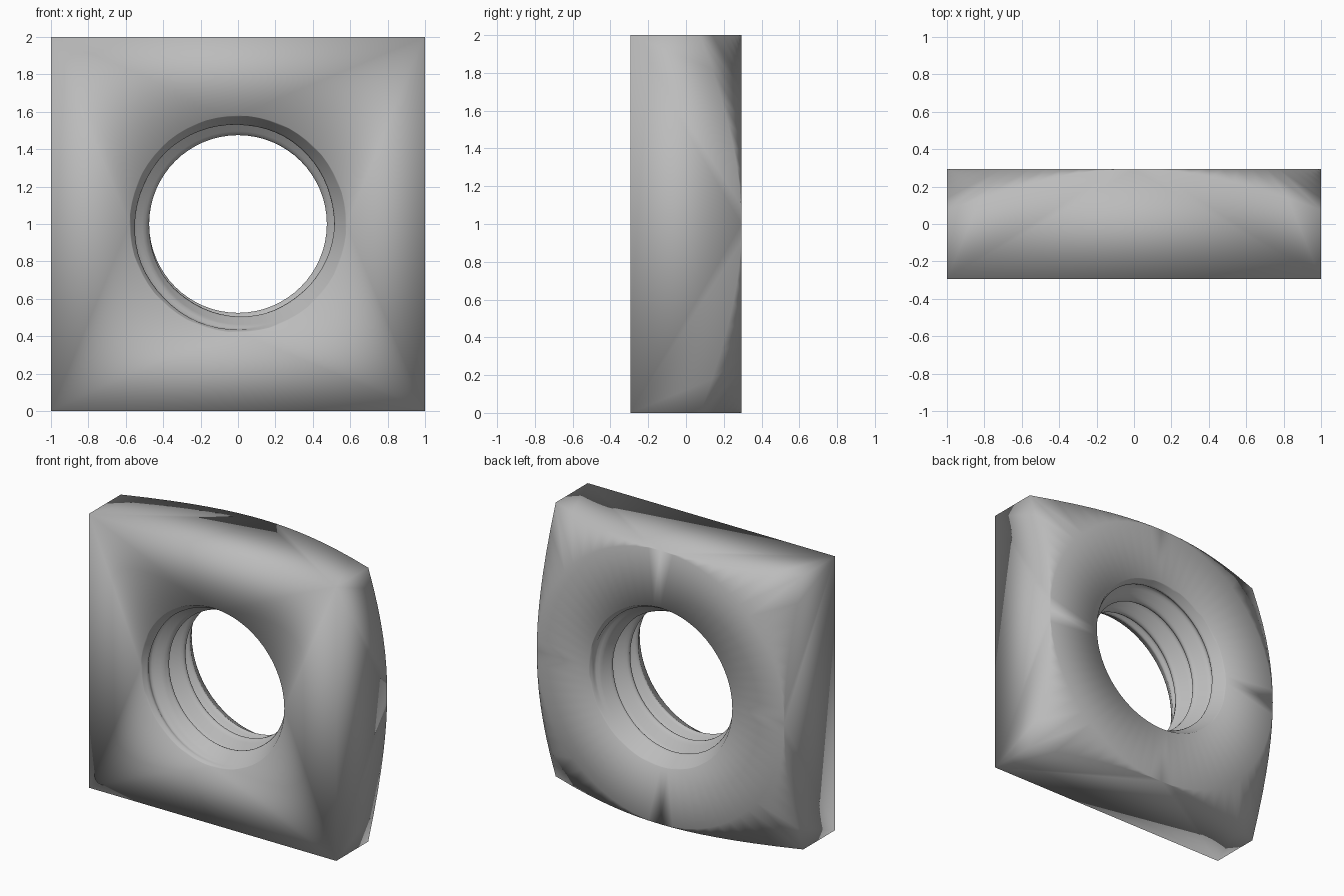
import bpy, bmesh
from math import pi, sin, cos, hypot, atan2

cube = bpy.data.objects.get("Cube")
if cube:
    bpy.data.objects.remove(cube, do_unlink=True)

SEGS = 64           # steps round the hole
HALF = 0.294        # half thickness
PITCH = 0.19
ROOT, CREST = 0.565, 0.475
RIM = 0.58          # countersink radius at both faces
SLOPE = 0.527       # fall of the corner chamfer

bm = bmesh.new()


def ring(radius, depth):
    """Circle of vertices about the hole axis."""
    return [bm.verts.new((radius * cos(a), depth, 1 + radius * sin(a)))
            for a in angles]


def bridge(a, b):
    """Quads between two rings."""
    for i in range(SEGS):
        j = (i + 1) % SEGS
        bm.faces.new((a[i], a[j], b[j], b[i]))


def thread_radius(phase):
    """Trapezoid thread profile, phase in turns."""
    wave = abs((phase % 1) * 2 - 1)
    t = min(1, max(0, (wave - 0.12) / 0.76))
    return CREST + (ROOT - CREST) * t


def bore_point(angle, row, steps):
    """Point on the helical bore, clamped between the faces."""
    y = PITCH * (row / steps - angle / (2 * pi)) - HALF
    y = max(-HALF, min(HALF, y))
    phase = (y + HALF) / PITCH + angle / (2 * pi) + 0.1
    cone = RIM - 0.6 * (HALF - abs(y))
    r = max(thread_radius(phase), cone)
    return r * cos(angle), y, 1 + r * sin(angle)


angles = [2 * pi * i / SEGS for i in range(SEGS)]

# Threaded bore: rows follow the helix, so the seam shifts by one turn
STEPS = 16
ROWS = int((2 * HALF / PITCH + 1) * STEPS) + 2
grid = [[bm.verts.new(bore_point(2 * pi * i / SEGS, k, STEPS))
         for k in range(ROWS + 1)] for i in range(SEGS + 1)]
for i in range(SEGS):
    for k in range(ROWS):
        bm.faces.new((grid[i][k], grid[i][k + 1],
                      grid[i + 1][k + 1], grid[i + 1][k]))

# Front face: each corner fans to its quarter of the rim
front_rim = ring(RIM, -HALF)
corner = [bm.verts.new((x, -HALF, 1 + z))
          for x, z in ((1, 1), (-1, 1), (-1, -1), (1, -1))]
Q = SEGS // 4
for q in range(4):
    for i in range(q * Q, (q + 1) * Q):
        bm.faces.new((corner[q], front_rim[i], front_rim[(i + 1) % SEGS]))
    bm.faces.new((corner[q], corner[(q + 1) % 4], front_rim[(q + 1) * Q % SEGS]))

# Back face: flat disc, then conical chamfer out to the square edge
back_rim = ring(RIM, HALF)
disc = ring(1.0, HALF)
edge = []
for a in angles:
    r = 1 / max(abs(cos(a)), abs(sin(a)))
    edge.append(bm.verts.new((r * cos(a), HALF - SLOPE * (r - 1), 1 + r * sin(a))))
bridge(back_rim, disc)
bridge(disc, edge)

# Four sides between the front square and the curved back edge
for q in range(4):
    start = Q // 2 + q * Q
    arc = [edge[(start + i) % SEGS] for i in range(Q + 1)]
    mid = Q // 2
    for i in range(Q):
        c = corner[q] if i < mid else corner[(q + 1) % 4]
        bm.faces.new((c, arc[i], arc[i + 1]))
    bm.faces.new((corner[q], arc[mid], corner[(q + 1) % 4]))

bmesh.ops.remove_doubles(bm, verts=bm.verts, dist=0.0005)
bmesh.ops.dissolve_degenerate(bm, edges=bm.edges, dist=0.0005)
bmesh.ops.recalc_face_normals(bm, faces=bm.faces)
for f in bm.faces:
    f.smooth = True

mesh = bpy.data.meshes.new("square_nut")
bm.to_mesh(mesh)
bm.free()
nut = bpy.data.objects.new("square_nut", mesh)
bpy.context.collection.objects.link(nut)

# Plain grey steel
steel = bpy.data.materials.new("grey_steel")
steel.use_nodes = True
colour = (0.5, 0.5, 0.5, 1)
steel.diffuse_color = colour
steel.node_tree.nodes["Principled BSDF"].inputs["Base Color"].default_value = colour
mesh.materials.append(steel)
